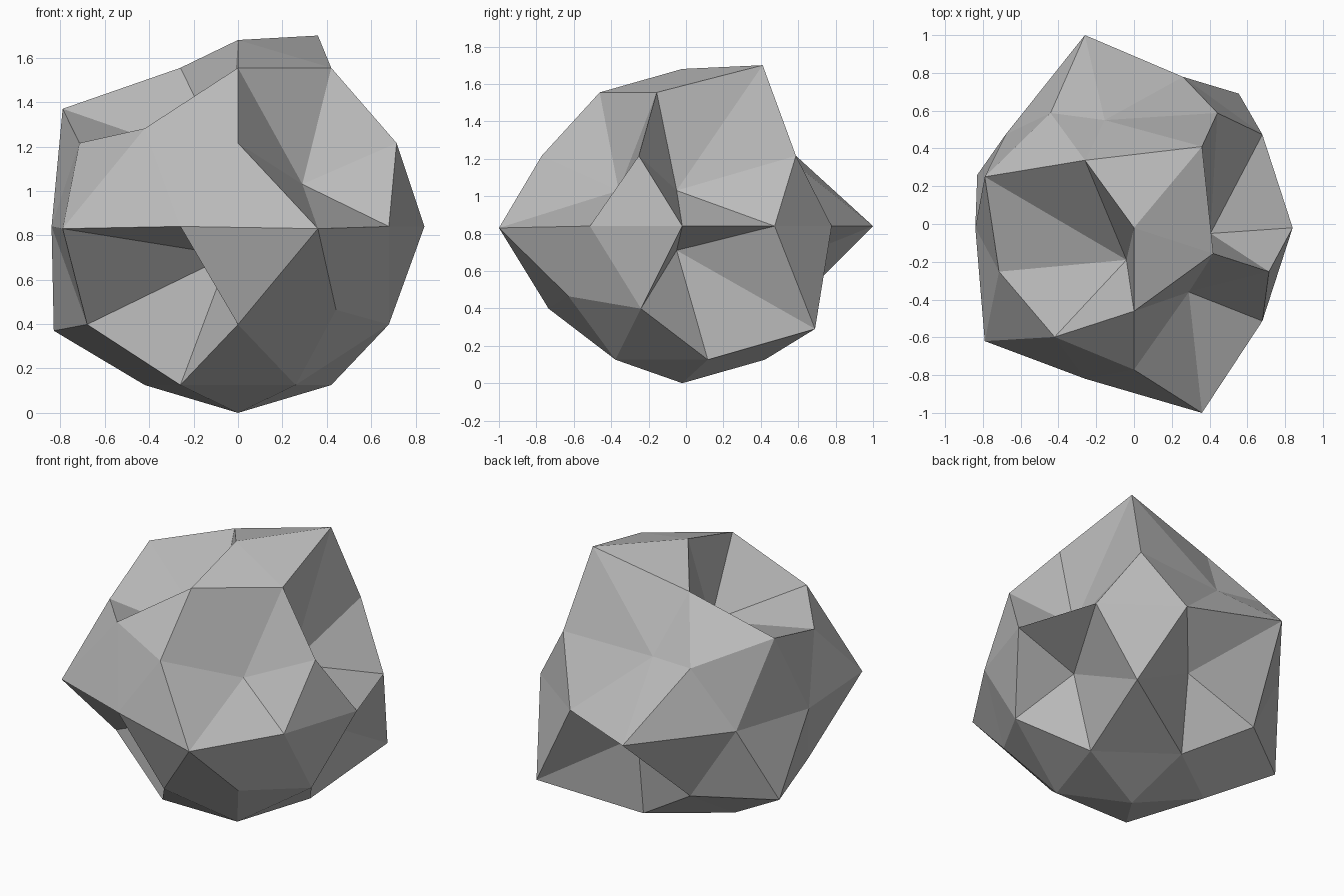
import bpy
import bmesh
from math import radians
from mathutils import Matrix, Vector

cube = bpy.data.objects.get("Cube")
if cube:
    bpy.data.objects.remove(cube, do_unlink=True)

CENTRE = Vector((0, -0.02, 0.84))
RADIUS = 0.84

# Corners pulled out into bumps: (resting place, new place)
BUMPS = [
    ((0.26, 0.34, 1.56), (0.36, 0.41, 1.70)),
    ((0.26, -0.82, 0.84), (0.36, -1.00, 0.83)),
    ((-0.68, -0.51, 0.84), (-0.79, -0.62, 0.83)),
    ((-0.26, 0.78, 0.84), (-0.26, 1.00, 0.84)),
    ((-0.68, 0.20, 1.28), (-0.79, 0.25, 1.37)),
    ((-0.72, 0.21, 0.46), (-0.83, 0.26, 0.37)),
    ((0.42, 0.56, 0.40), (0.555, 0.69, 0.29)),
]

# Corners pushed in to make hollows
HOLLOWS = [
    ((0.68, 0.20, 1.28), (0.405, -0.05, 1.03)),
    ((0.72, 0.21, 0.46), (0.405, -0.05, 0.71)),
    ((0.42, -0.60, 1.28), (0.29, -0.36, 1.03)),
    ((-0.42, -0.16, 1.56), (-0.04, -0.19, 1.11)),
    ((-0.44, -0.63, 0.46), (-0.04, -0.42, 0.71)),
    ((0.00, 0.69, 1.28), (-0.155, 0.55, 1.20)),
    ((0.00, 0.73, 0.46), (0.00, 0.48, 0.63)),
]

# Stone body: a coarse ball with a corner row facing the front
bm = bmesh.new()
placement = Matrix.Translation(CENTRE) @ Matrix.Rotation(radians(-90), 4, "Z")
bmesh.ops.create_icosphere(bm, subdivisions=2, radius=RADIUS, matrix=placement)

# Find every corner first, so that moved ones are never picked twice
moves = []
for rest, target in BUMPS + HOLLOWS:
    corner = min(bm.verts, key=lambda v: (v.co - Vector(rest)).length)
    moves.append((corner, target))
for corner, target in moves:
    corner.co = target
for face in bm.faces:
    face.smooth = False

mesh = bpy.data.meshes.new("rock")
bm.to_mesh(mesh)
bm.free()
rock = bpy.data.objects.new("rock", mesh)
bpy.context.collection.objects.link(rock)

# Plain grey stone
GREY = (0.5, 0.5, 0.5, 1)
stone = bpy.data.materials.new("stone grey")
stone.use_nodes = True
stone.diffuse_color = GREY
stone.node_tree.nodes["Principled BSDF"].inputs["Base Color"].default_value = GREY
mesh.materials.append(stone)
